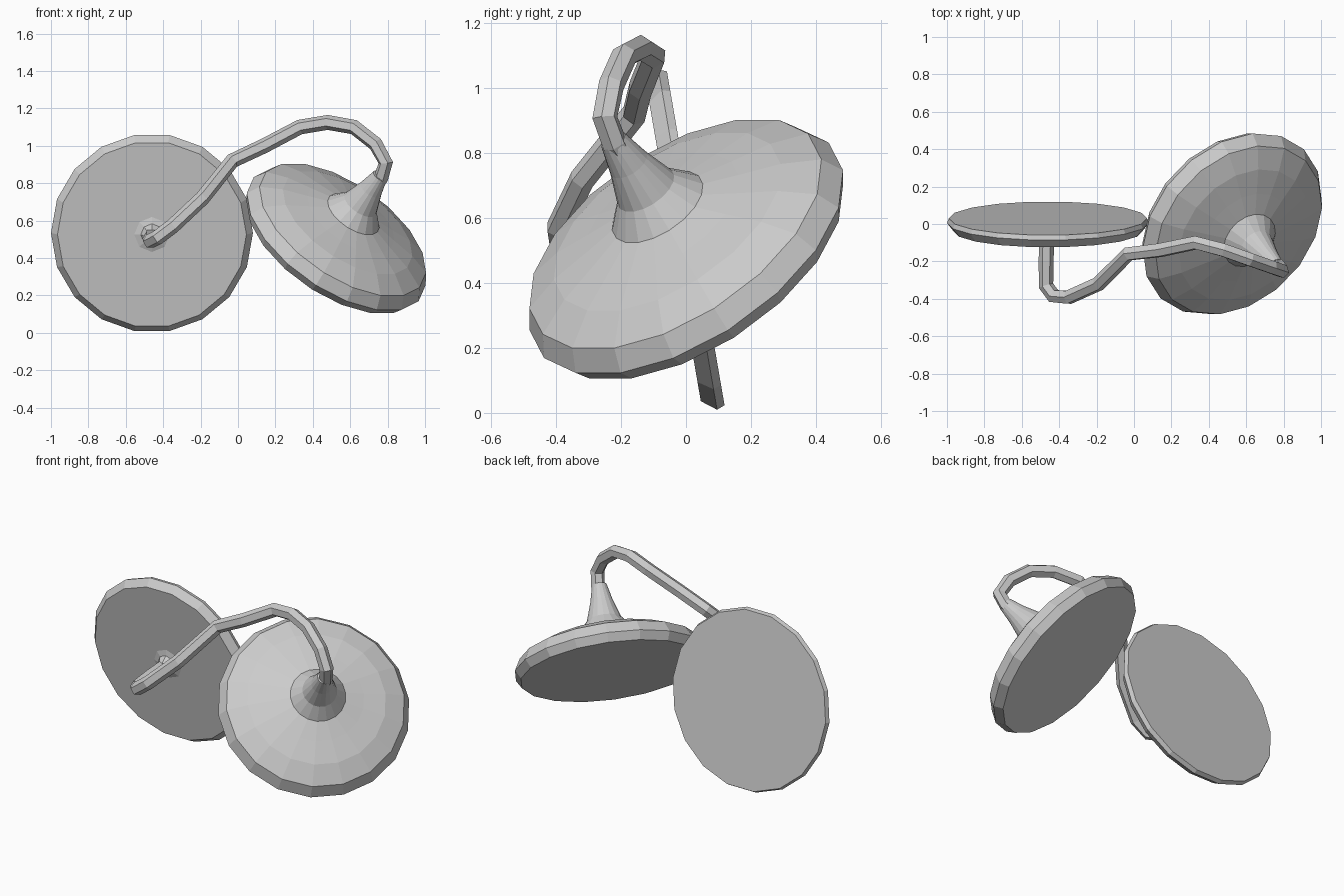
import bpy, bmesh, math
from mathutils import Vector

if "Cube" in bpy.data.objects:
    bpy.data.objects.remove(bpy.data.objects["Cube"])


def lathe(name, profile, origin, axis, sides=18):
    """Closed low-poly turned shape: (radius, height) profile along an axis."""
    bm = bmesh.new()
    rings = []
    for r, h in profile:
        rings.append([bm.verts.new((r * math.cos(2 * math.pi * i / sides),
                                    r * math.sin(2 * math.pi * i / sides), h))
                      for i in range(sides)])
    for a, b in zip(rings, rings[1:]):
        for i in range(sides):
            j = (i + 1) % sides
            bm.faces.new((a[i], a[j], b[j], b[i]))
    bm.faces.new(rings[0][::-1])
    bm.faces.new(rings[-1])
    mesh = bpy.data.meshes.new(name)
    bm.to_mesh(mesh)
    bm.free()
    obj = bpy.data.objects.new(name, mesh)
    obj.location = origin
    obj.rotation_mode = 'QUATERNION'
    obj.rotation_quaternion = Vector(axis).to_track_quat('Z', 'Y')
    bpy.context.collection.objects.link(obj)
    return obj


# Upright disc, flat on both sides, leaning slightly forward at the top
front = Vector((0, -0.985, -0.17)).normalized()
back_center = Vector((-0.46, 0.03, 0.538))
lathe("upright_disc", [(0.53, 0), (0.54, 0.025), (0.505, 0.07)],
      back_center, front)
lathe("upright_disc_boss", [(0.13, 0.06), (0.06, 0.08), (0.035, 0.12)],
      back_center, front, 8)

# Tilted disc with flat underside, domed face and long flared neck
tilt = Vector((0.5, -0.48, 0.72)).normalized()
lathe("tilted_disc",
      [(0.525, 0), (0.553, 0.05), (0.515, 0.12), (0.40, 0.172), (0.27, 0.205),
       (0.16, 0.235), (0.10, 0.31), (0.065, 0.42), (0.042, 0.52)],
      (0.50, 0.025, 0.465), tilt)

# Strap joining the two discs
path = [(-0.465, -0.03, 0.52), (-0.47, -0.2, 0.505), (-0.47, -0.33, 0.49),
        (-0.43, -0.385, 0.51), (-0.35, -0.392, 0.57), (-0.19, -0.32, 0.72),
        (-0.03, -0.16, 0.92), (0.14, -0.14, 1.0), (0.33, -0.10, 1.10),
        (0.48, -0.14, 1.125), (0.62, -0.19, 1.10), (0.735, -0.23, 1.01),
        (0.79, -0.25, 0.91), (0.765, -0.22, 0.83), (0.72, -0.18, 0.77)]
curve = bpy.data.curves.new("strap", 'CURVE')
curve.dimensions = '3D'
curve.bevel_depth = 0.04
curve.bevel_resolution = 1
curve.use_fill_caps = True
spline = curve.splines.new('POLY')
spline.points.add(len(path) - 1)
for point, co in zip(spline.points, path):
    point.co = (*co, 1)
spline.use_smooth = False
strap = bpy.data.objects.new("strap", curve)
bpy.context.collection.objects.link(strap)
